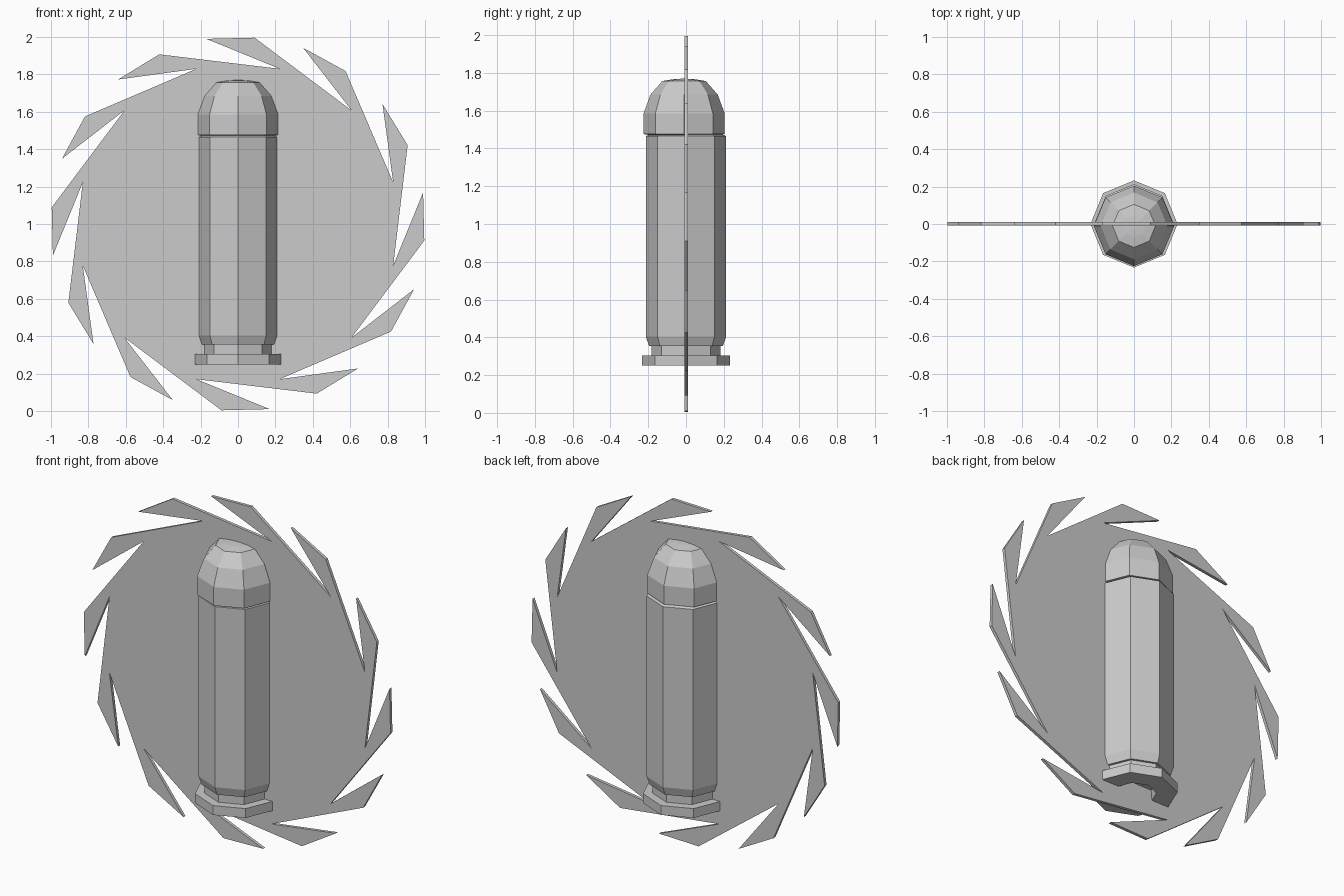
import bpy, bmesh, math

if "Cube" in bpy.data.objects:
    bpy.data.objects.remove(bpy.data.objects["Cube"])

SIDES = 8
TEETH = 12


def finish(bm, name):
    bmesh.ops.recalc_face_normals(bm, faces=bm.faces)
    mesh = bpy.data.meshes.new(name)
    bm.to_mesh(mesh)
    bm.free()
    obj = bpy.data.objects.new(name, mesh)
    bpy.context.collection.objects.link(obj)
    return obj


def lathe(name, profile, y=0.0):
    """Octagonal turned part from (radius, z) points, capped at both ends."""
    bm = bmesh.new()
    rings = []
    for r, z in profile:
        rings.append([bm.verts.new((r * math.cos(math.tau * i / SIDES),
                                    y + r * math.sin(math.tau * i / SIDES), z))
                      for i in range(SIDES)])
    for a, b in zip(rings, rings[1:]):
        for i in range(SIDES):
            j = (i + 1) % SIDES
            bm.faces.new((a[i], a[j], b[j], b[i]))
    bm.faces.new(rings[0])
    bm.faces.new(rings[-1])
    return finish(bm, name)


# Casing: recessed base, rim, extraction groove, body and mouth
lathe("casing", [(0.115, 0.31), (0.12, 0.25), (0.233, 0.25), (0.233, 0.305),
                 (0.182, 0.305), (0.182, 0.355), (0.196, 0.355), (0.213, 0.405),
                 (0.213, 1.465), (0.19, 1.475)])

# Rounded tip seated in the casing
lathe("tip", [(0.19, 1.472), (0.215, 1.476), (0.215, 1.585), (0.178, 1.685),
              (0.115, 1.757), (0.06, 1.766), (0.02, 1.769)], y=-0.01)

# Thin toothed disc: notch, tip and shoulder repeated around the edge
bm = bmesh.new()
outline = []
for k in range(TEETH):
    for r, deg in ((0.859, 75), (1.004, 99.7), (1.0, 84.9)):
        a = math.radians(deg - k * 360 / TEETH)
        outline.append(bm.verts.new((r * math.cos(a), -0.008, 1 + r * math.sin(a))))
face = bm.faces.new(outline)
ext = bmesh.ops.extrude_face_region(bm, geom=[face], use_keep_orig=True)
moved = [g for g in ext["geom"] if isinstance(g, bmesh.types.BMVert)]
bmesh.ops.translate(bm, verts=moved, vec=(0, 0.018, 0))
finish(bm, "toothed_disc")
